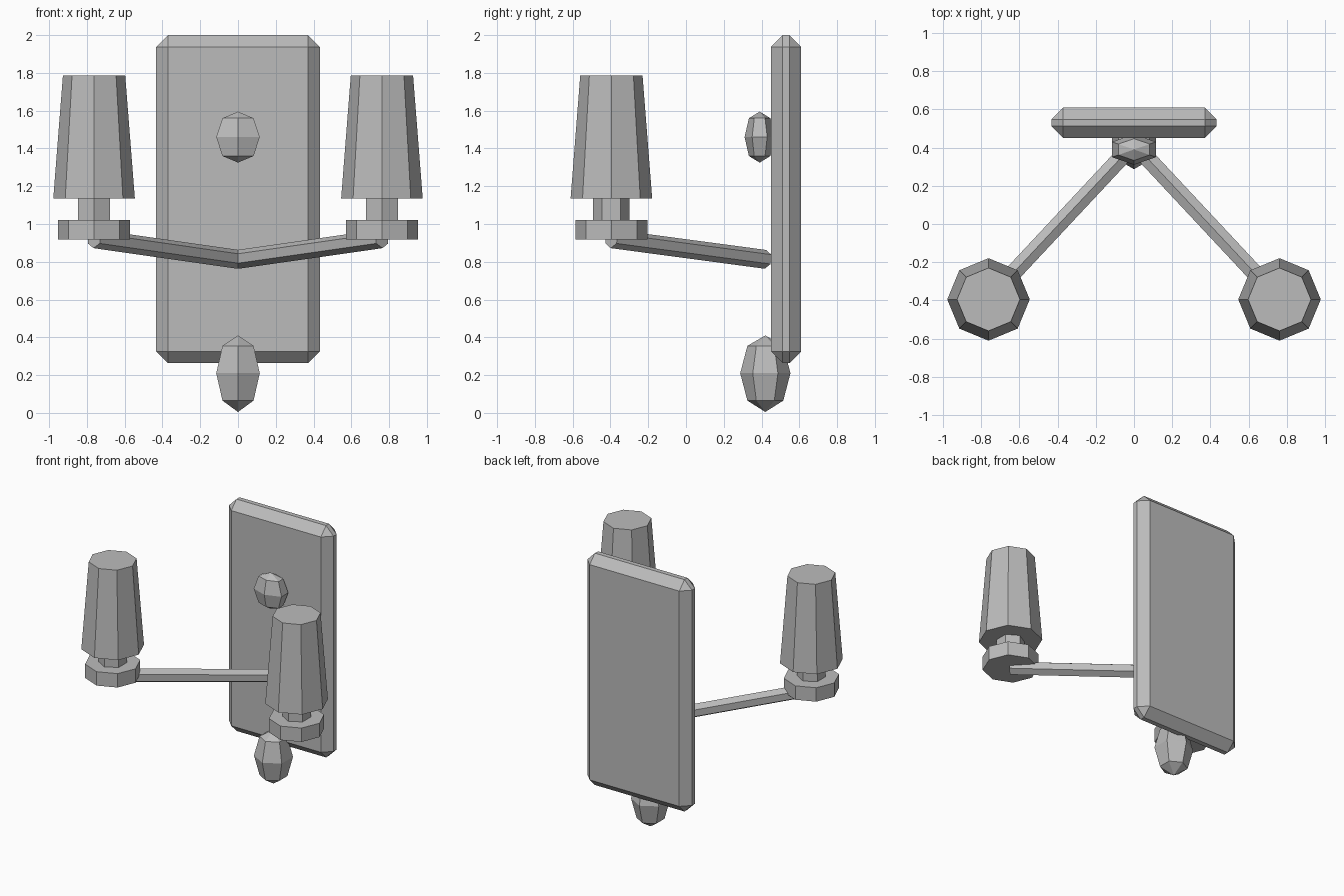
import bpy, bmesh, math
from mathutils import Vector

cube = bpy.data.objects.get("Cube")
if cube:
    bpy.data.objects.remove(cube, do_unlink=True)

GREY = (0.5, 0.5, 0.5, 1)
metal = bpy.data.materials.new("plain_grey")
metal.use_nodes = True
metal.diffuse_color = GREY
metal.node_tree.nodes["Principled BSDF"].inputs["Base Color"].default_value = GREY


def finish(name, bm):
    bmesh.ops.recalc_face_normals(bm, faces=bm.faces[:])
    mesh = bpy.data.meshes.new(name)
    bm.to_mesh(mesh)
    bm.free()
    mesh.materials.append(metal)
    obj = bpy.data.objects.new(name, mesh)
    bpy.context.collection.objects.link(obj)
    return obj


def turned(name, centre, profile, sides, squash=1):
    """Faceted turning from (radius, z) pairs; a zero radius makes a point."""
    bm = bmesh.new()
    rings = []
    for r, z in profile:
        count = sides if r else 1
        angles = [math.pi / 2 + math.tau * i / sides for i in range(count)]
        rings.append([bm.verts.new((centre[0] + r * math.cos(a),
                                    centre[1] + r * squash * math.sin(a), z)) for a in angles])
    for low, high in zip(rings, rings[1:]):
        for i in range(sides):
            j = (i + 1) % sides
            corners = [low[i % len(low)], low[j % len(low)],
                       high[j % len(high)], high[i % len(high)]]
            bm.faces.new(list(dict.fromkeys(corners)))
    for ring in (rings[0], rings[-1]):
        if len(ring) > 1:
            bm.faces.new(ring)
    return finish(name, bm)


def bar(name, start, end, radius, sides=6):
    """Straight faceted rod with a ridge along its top."""
    start, end = Vector(start), Vector(end)
    along = (end - start).normalized()
    side = along.cross(Vector((0, 0, 1))).normalized()
    up = side.cross(along)
    bm = bmesh.new()
    ends = []
    for p in (start, end):
        ends.append([bm.verts.new(p + radius * (up * math.cos(a) + side * math.sin(a)))
                     for a in (math.tau * i / sides for i in range(sides))])
        bm.faces.new(ends[-1])
    for i in range(sides):
        j = (i + 1) % sides
        bm.faces.new((ends[0][i], ends[0][j], ends[1][j], ends[1][i]))
    return finish(name, bm)


# Wall plate with chamfered edges
bm = bmesh.new()
bmesh.ops.create_cube(bm, size=1)
for v in bm.verts:
    v.co = Vector((v.co.x * 0.866, 0.53 + v.co.y * 0.16, 1.132 + v.co.z * 1.736))
bmesh.ops.bevel(bm, geom=bm.edges[:], offset=0.062, segments=1, affect='EDGES')
finish("wall_plate", bm)

# Decorative knobs
turned("front_knob", (0, 0.39),
       [(0, 1.325), (0.095, 1.36), (0.133, 1.46), (0.095, 1.56), (0, 1.595)], 6, 0.6)
turned("bottom_finial", (0, 0.42),
       [(0, 0.005), (0.095, 0.065), (0.133, 0.21), (0.095, 0.355), (0, 0.41)], 6)

# Mirrored arms with cup, neck and shade
for label, s in (("left", 1), ("right", -1)):
    lamp = (0.762 * s, -0.395)
    bar(label + "_arm", (0, 0.42, 0.813), (*lamp, 0.922), 0.05)
    turned(label + "_cup", lamp, [(0.19, 0.918), (0.19, 1.022)], 8)
    turned(label + "_neck", lamp, [(0.097, 1.02), (0.097, 1.14)], 6)
    turned(label + "_shade", lamp, [(0.216, 1.135), (0.165, 1.785)], 8)
